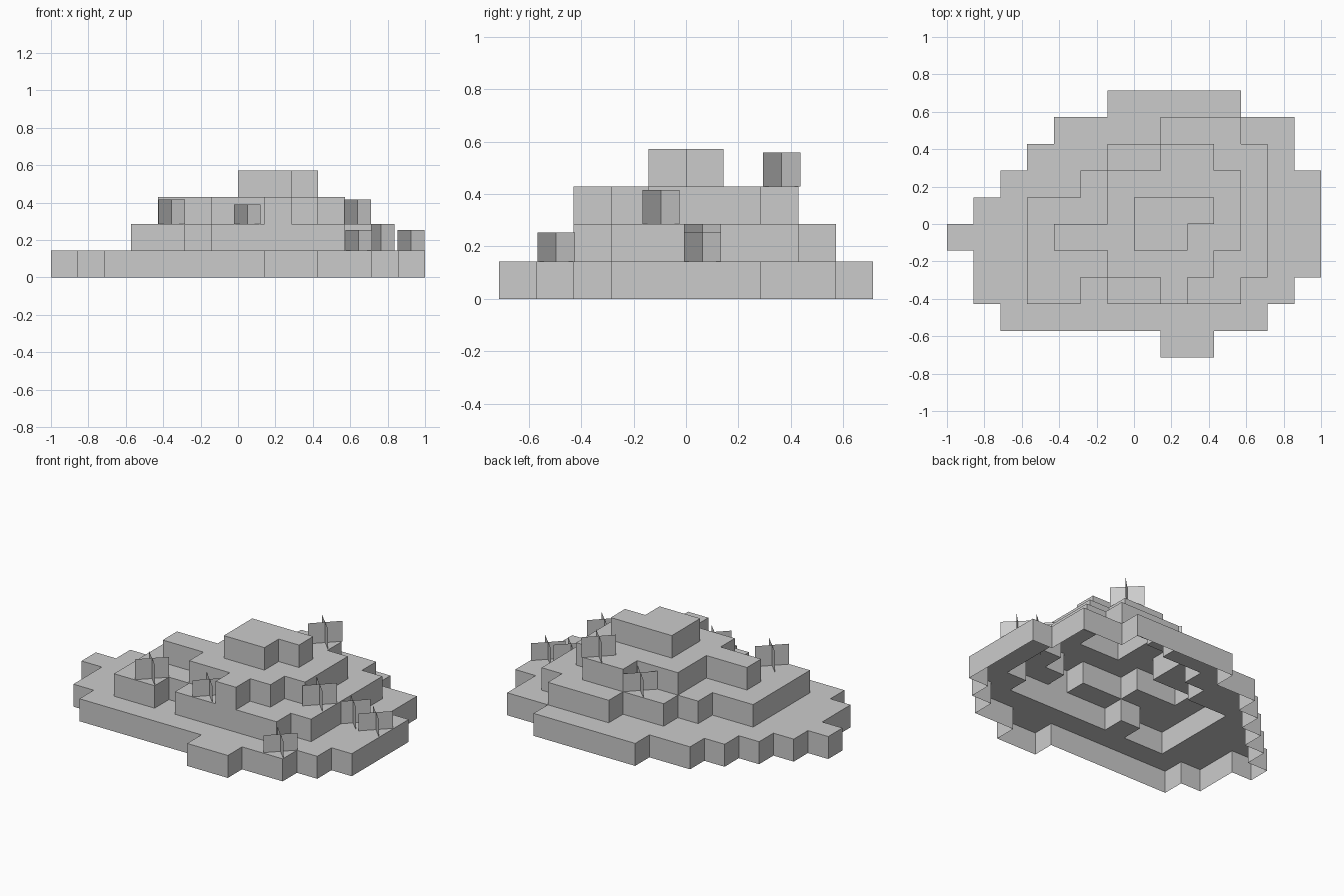
import bpy

if "Cube" in bpy.data.objects:
    bpy.data.objects.remove(bpy.data.objects["Cube"])

U = 1 / 7                      # one block
X0, Y0 = -1.0, -5 * U          # corner of the block grid

grey = bpy.data.materials.new("plain grey")
grey.diffuse_color = (0.6, 0.6, 0.6, 1)
grey.use_nodes = True
grey.node_tree.nodes["Principled BSDF"].inputs["Base Color"].default_value = grey.diffuse_color


def make(name, verts, faces):
    me = bpy.data.meshes.new(name)
    me.from_pydata(verts, [], faces)
    me.materials.append(grey)
    ob = bpy.data.objects.new(name, me)
    bpy.context.collection.objects.link(ob)


# Terraces: for each row (front to back) the block span (start, end)
terraces = [
    {0: (8, 10), 1: (2, 12), 2: (1, 13), 3: (1, 14), 4: (0, 14),
     5: (1, 14), 6: (2, 14), 7: (3, 13), 8: (4, 13), 9: (6, 11)},
    {2: (3, 11), 3: (3, 12), 4: (3, 12), 5: (3, 12), 6: (5, 12),
     7: (6, 12), 8: (8, 11)},
    {2: (8, 9), 3: (6, 10), 4: (4, 11), 5: (6, 11), 6: (6, 11), 7: (8, 10)},
    {4: (7, 9), 5: (7, 10)},
]
cells = [{(i, j) for j, (a, b) in rows.items() for i in range(a, b)}
         for rows in terraces]
cells[1].discard((5, 2))       # notch in the front of the second terrace
cells.append(set())

# Open shell: exposed tops and outer walls only
for k, layer in enumerate(cells[:4]):
    index, faces = {}, []

    def v(i, j, z):
        return index.setdefault((i, j, z), len(index))

    for i, j in sorted(layer):
        if (i, j) not in cells[k + 1]:
            faces.append([v(i, j, k + 1), v(i + 1, j, k + 1),
                          v(i + 1, j + 1, k + 1), v(i, j + 1, k + 1)])
        corners = [(i, j), (i + 1, j), (i + 1, j + 1), (i, j + 1)]
        for s, (dx, dy) in enumerate([(0, -1), (1, 0), (0, 1), (-1, 0)]):
            if (i + dx, j + dy) not in layer:
                p, q = corners[s], corners[(s + 1) % 4]
                faces.append([v(*p, k), v(*q, k), v(*q, k + 1), v(*p, k + 1)])
    verts = [(X0 + i * U, Y0 + j * U, z * U) for i, j, z in index]
    make(f"terrace_{k + 1}", verts, faces)

# Plants: two crossed upright planes (x, y, level, height)
plants = [
    (-0.355, -0.357, 2, 0.13), (0.05, -0.357, 2, 0.105),
    (0.64, -0.095, 2, 0.13), (0.645, -0.495, 1, 0.11),
    (0.765, 0.063, 1, 0.143), (0.925, 0.063, 1, 0.11),
    (0.357, 0.365, 3, 0.13), (0.071, 0.357, 2, 0.115),
]
R = 0.071
for n, (x, y, level, h) in enumerate(plants):
    z = level * U
    verts = []
    for ax, ay, bx, by in [(-R, -R, R, R), (-R, R, R, -R)]:
        verts += [(x + ax, y + ay, z), (x + bx, y + by, z),
                  (x + bx, y + by, z + h), (x + ax, y + ay, z + h)]
    make(f"plant_{n + 1}", verts, [(0, 1, 2, 3), (4, 5, 6, 7)])
